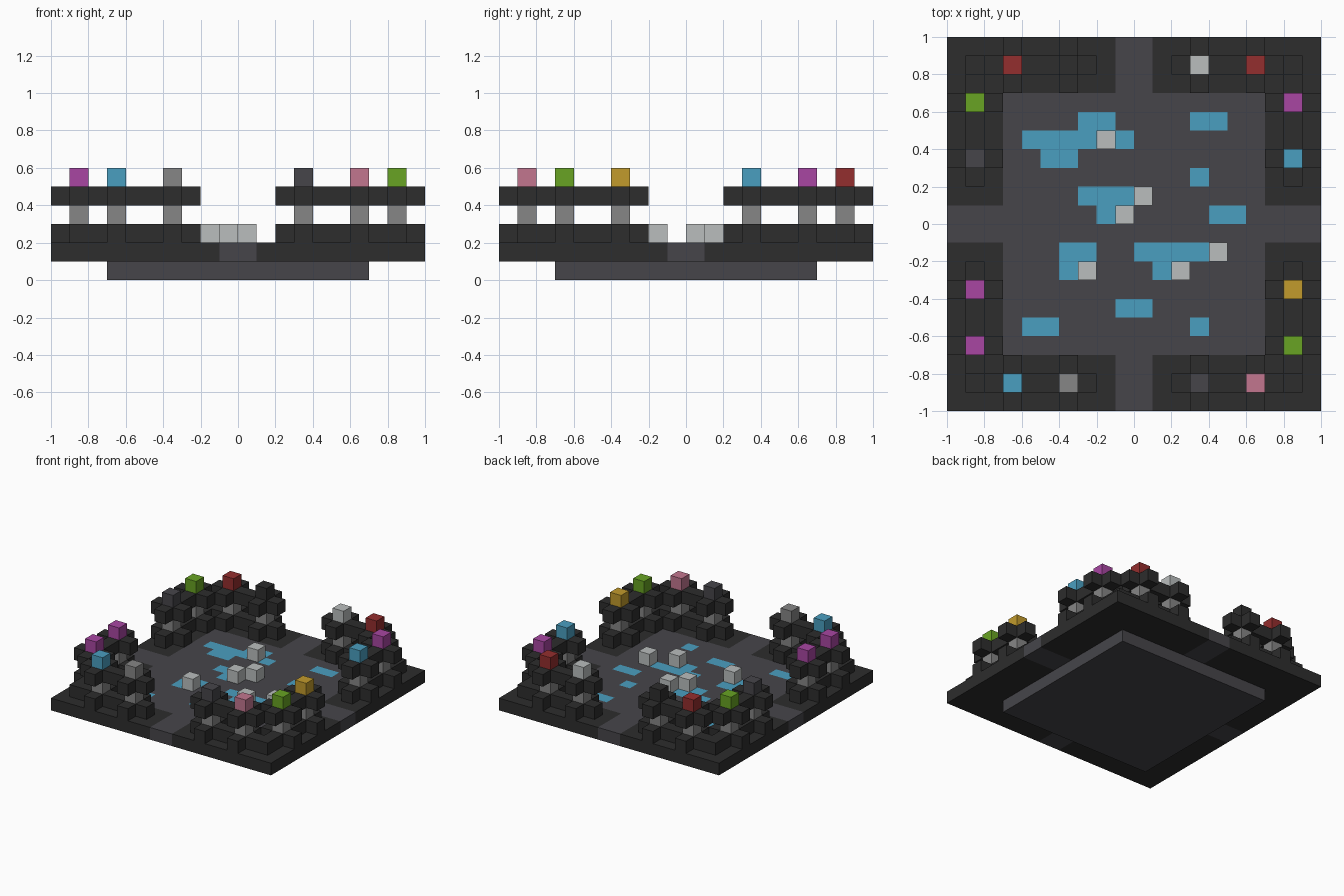
import bpy, bmesh
from collections import Counter

cube = bpy.data.objects.get("Cube")
if cube:
    bpy.data.objects.remove(cube)

CELL = 0.1  # everything is built on a grid of small cubes


def material(name, hex_code):
    srgb = [int(hex_code[i:i + 2], 16) / 255 for i in (0, 2, 4)]
    rgba = [c / 12.92 if c < 0.04 else ((c + 0.055) / 1.055) ** 2.4 for c in srgb] + [1]
    mat = bpy.data.materials.new(name)
    mat.use_nodes = True
    mat.diffuse_color = rgba
    mat.node_tree.nodes["Principled BSDF"].inputs["Base Color"].default_value = rgba
    return mat


black = material("black stone", "2d2d2d")
slate = material("slate", "46454a")
grey = material("mid grey", "868686")
pale = material("pale grey", "babebe")
blue = material("water blue", "4a9fc0")
red = material("red", "942e2e")
green = material("green", "68a323")
purple = material("purple", "a846a2")
pink = material("pink", "c2768f")
gold = material("gold", "c29b2c")


def finish(name, bm, mats):
    bmesh.ops.recalc_face_normals(bm, faces=bm.faces)
    mesh = bpy.data.meshes.new(name)
    bm.to_mesh(mesh)
    bm.free()
    for mat in mats:
        mesh.materials.append(mat)
    obj = bpy.data.objects.new(name, mesh)
    bpy.context.collection.objects.link(obj)
    return obj


def cells(name, spots, level, mat):
    """Join one-cell cubes on one level, dropping the walls between neighbours."""
    bm = bmesh.new()
    for x, y in sorted(set(spots)):
        made = bmesh.ops.create_cube(bm, size=CELL)
        bmesh.ops.translate(bm, verts=made["verts"],
                            vec=(x * CELL, y * CELL, (level + 0.5) * CELL))

    def key(face):
        return tuple(round(c * 100) for c in face.calc_center_median())

    count = Counter(key(f) for f in bm.faces)
    inner = [f for f in bm.faces if count[key(f)] > 1]
    bmesh.ops.delete(bm, geom=inner, context='FACES')
    bmesh.ops.remove_doubles(bm, verts=bm.verts, dist=0.001)
    return finish(name, bm, [mat])


# Foundation slab
bm = bmesh.new()
bmesh.ops.create_cube(bm, size=1)
bmesh.ops.scale(bm, verts=bm.verts, vec=(1.4, 1.4, CELL))
bmesh.ops.translate(bm, verts=bm.verts, vec=(0, 0, CELL / 2))
finish("foundation", bm, [slate])

# Pools as runs of cells: row, first cell edge, last cell edge
POOLS = [(5, -3, -1), (5, 3, 5), (4, -6, 0), (3, -5, -3), (2, 3, 4),
         (1, -3, 0), (0, -2, -1), (0, 4, 6), (-2, -4, -2), (-2, 0, 4),
         (-3, -4, -3), (-3, 1, 2), (-5, -1, 1), (-6, -6, -4), (-6, 3, 4)]
pool_cells = {(x, row) for row, start, end in POOLS for x in range(start, end)}

# Floor plate with dark corners, slate crossing paths and blue pools
bm = bmesh.new()
bmesh.ops.create_grid(bm, x_segments=20, y_segments=20, size=1)
bmesh.ops.translate(bm, verts=bm.verts, vec=(0, 0, 2 * CELL))
lower = bmesh.ops.extrude_face_region(bm, geom=bm.faces[:], use_keep_orig=True)
bmesh.ops.translate(bm, vec=(0, 0, -CELL),
                    verts=[g for g in lower["geom"] if isinstance(g, bmesh.types.BMVert)])
for face in bm.faces:
    c = face.calc_center_median()
    near, far = sorted((abs(c.x), abs(c.y)))
    spot = (int(c.x // CELL), int(c.y // CELL))
    if c.z > 0.19 and spot in pool_cells:
        face.material_index = 2
    elif near > 0.1 and far > 0.7:
        face.material_index = 1
finish("floor_plate", bm, [slate, black, blue])

# Pillar positions: four in each corner
quadrant = [(8.5, 3.5), (8.5, 6.5), (6.5, 8.5), (3.5, 8.5)]
signs = [(sx, sy) for sx in (-1, 1) for sy in (-1, 1)]
pillars = [(x * sx, y * sy) for sx, sy in signs for x, y in quadrant]
corners = [(8.5 * sx, 8.5 * sy) for sx, sy in signs]
ARMS = [(0, 0), (1, 0), (-1, 0), (0, 1), (0, -1)]
crosses = [(x + dx, y + dy) for x, y in pillars for dx, dy in ARMS]

# Cross-shaped bases, grey shafts and cross-shaped crowns
cells("pillar_bases", crosses + corners, 2, black)
cells("pillar_shafts", pillars, 3, grey)
cells("pillar_crowns", crosses, 4, black)

# One coloured cap on every pillar
CAPS = {
    "red": (red, [(-6.5, 8.5), (6.5, 8.5)]),
    "pale": (pale, [(3.5, 8.5)]),
    "black": (black, [(-3.5, 8.5)]),
    "green": (green, [(-8.5, 6.5), (8.5, -6.5)]),
    "purple": (purple, [(8.5, 6.5), (-8.5, -3.5), (-8.5, -6.5)]),
    "blue": (blue, [(8.5, 3.5), (-6.5, -8.5)]),
    "slate": (slate, [(-8.5, 3.5), (3.5, -8.5)]),
    "grey": (grey, [(-3.5, -8.5)]),
    "pink": (pink, [(6.5, -8.5)]),
    "gold": (gold, [(8.5, -3.5)]),
}
for label, (mat, spots) in CAPS.items():
    cells(label + "_caps", spots, 5, mat)

# Loose pale stones beside the pools
cells("pool_stones", [(-1.5, 4.5), (0.5, 1.5), (-0.5, 0.5),
                      (4.5, -1.5), (-2.5, -2.5), (2.5, -2.5)], 2, pale)
